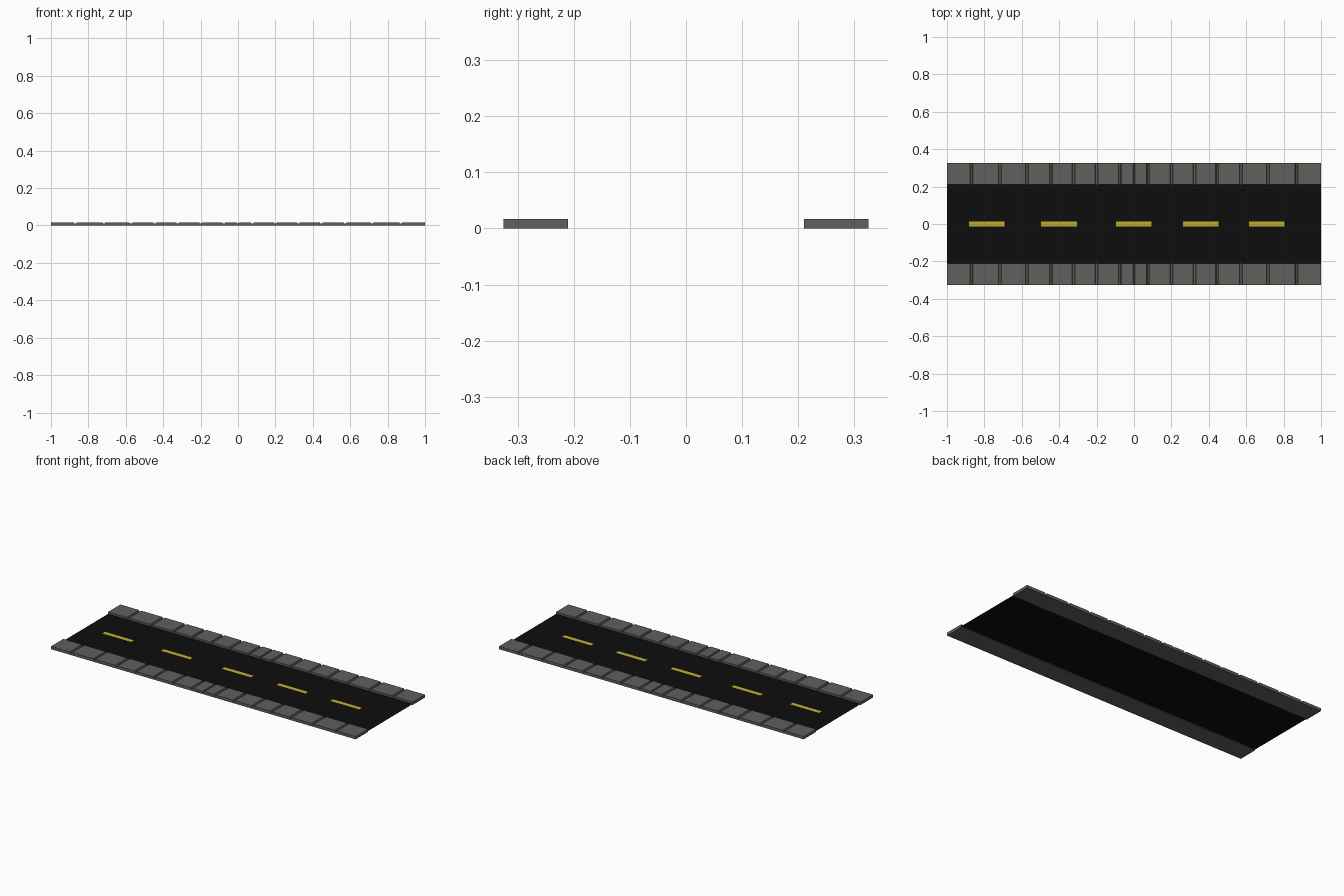
import bpy
import bmesh

if "Cube" in bpy.data.objects:
    bpy.data.objects.remove(bpy.data.objects["Cube"])

ROAD_Z = 0.005
WALK_H = 0.017
INNER, OUTER = 0.21, 0.325


def material(name, rgb):
    m = bpy.data.materials.new(name)
    m.diffuse_color = (*rgb, 1)
    m.use_nodes = True
    m.node_tree.nodes["Principled BSDF"].inputs["Base Color"].default_value = m.diffuse_color
    return m


def add_object(name, bm, mat):
    mesh = bpy.data.meshes.new(name)
    bm.to_mesh(mesh)
    bm.free()
    ob = bpy.data.objects.new(name, mesh)
    bpy.context.collection.objects.link(ob)
    mesh.materials.append(mat)
    return ob


def flat_rect(name, x0, x1, half_y, z, mat):
    bm = bmesh.new()
    corners = [(x0, -half_y), (x1, -half_y), (x1, half_y), (x0, half_y)]
    bm.faces.new([bm.verts.new((x, y, z)) for x, y in corners])
    return add_object(name, bm, mat)


asphalt = material("asphalt", (0.004, 0.004, 0.004))
paint = material("yellow_paint", (0.55, 0.42, 0.025))
concrete = material("concrete", (0.122, 0.115, 0.108))

# Road surface and unevenly spaced centre dashes
flat_rect("road", -1, 1, INNER, ROAD_Z, asphalt)
for i, x in enumerate([-0.787, -0.401, -0.002, 0.357, 0.71]):
    flat_rect(f"lane_dash_{i + 1}", x - 0.095, x + 0.095, 0.0125, ROAD_Z + 0.001, paint)

# Sidewalk top profile for one half: slabs parted by shallow grooves
floor = WALK_H - 0.007
profile = [(0, floor), (0.003, floor), (0.005, WALK_H)]
for x in [0.076, 0.2, 0.323, 0.445, 0.572, 0.717, 0.87]:
    profile += [(x - 0.008, WALK_H), (x - 0.005, floor),
                (x + 0.005, floor), (x + 0.008, WALK_H)]
profile.append((1, WALK_H))

# Sidewalk: a row of columns under the profile, closed at the outer end
bm = bmesh.new()
rings = []
for x, z in profile:
    rings.append([bm.verts.new((x, y, h)) for y, h in
                  [(INNER, 0), (OUTER, 0), (OUTER, z), (INNER, z)]])
for a, b in zip(rings, rings[1:]):
    for k in range(4):
        n = (k + 1) % 4
        bm.faces.new([a[k], b[k], b[n], a[n]])
bm.faces.new(rings[-1])
bmesh.ops.recalc_face_normals(bm, faces=bm.faces)
# The open seam ring at x = 0 can flip the result, so check the end face
bm.faces.ensure_lookup_table()
if bm.faces[-1].normal.x < 0:
    bmesh.ops.reverse_faces(bm, faces=bm.faces)
walk = add_object("sidewalks", bm, concrete)
mirror = walk.modifiers.new("mirror", 'MIRROR')
mirror.use_axis = (True, True, False)
